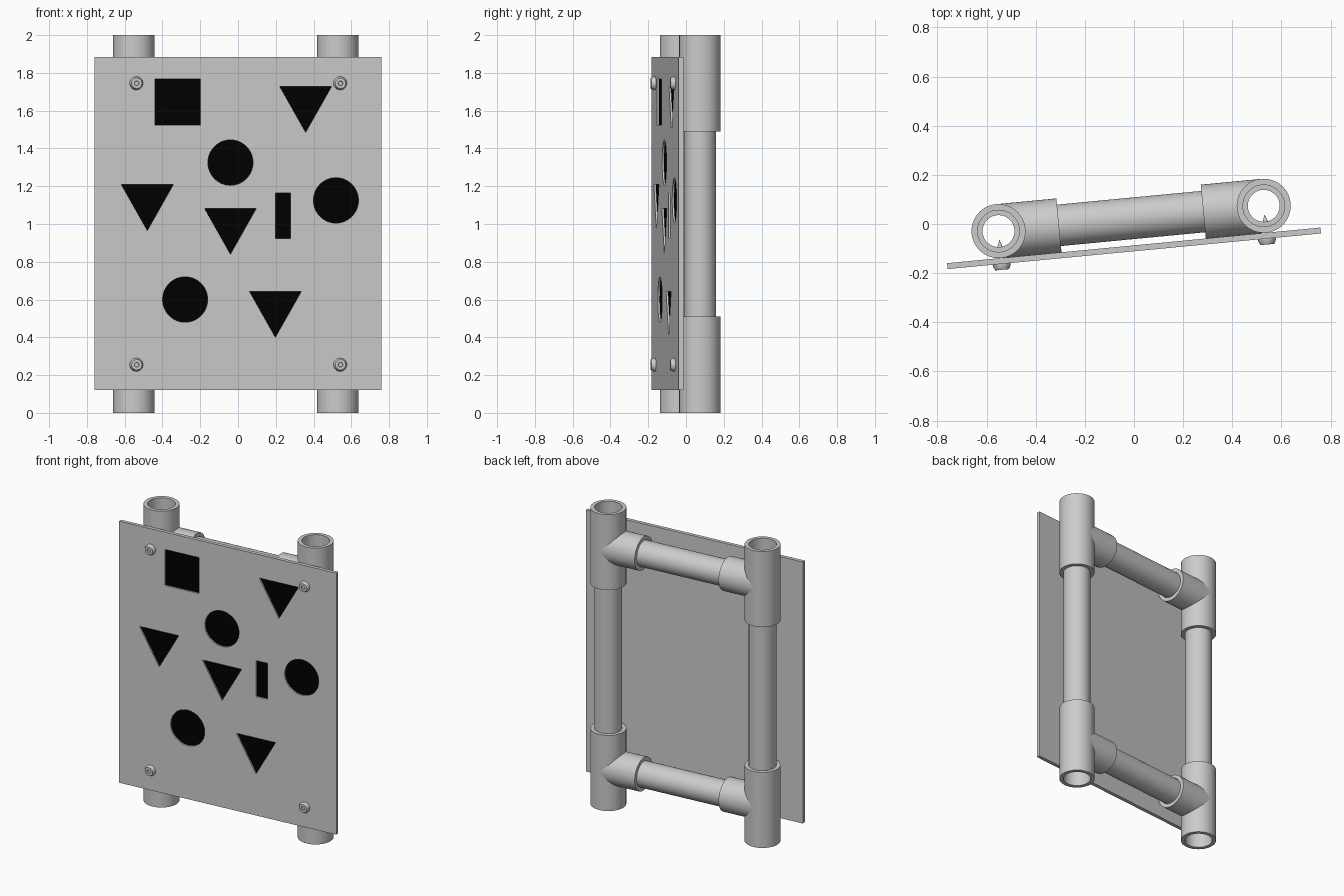
import bpy, bmesh
from math import sin, cos, pi, radians
from mathutils import Matrix, Vector

if "Cube" in bpy.data.objects:
    bpy.data.objects.remove(bpy.data.objects["Cube"])

# whole sign is turned slightly about z
ROOT = Matrix.Translation((-0.0117, 0.0225, 0)) @ Matrix.Rotation(radians(5.45), 4, 'Z')
SEG = 48
HALF = 0.542           # upright pipe offset from centre
LOW, HIGH = 0.255, 1.745


def finish(name, bm, matrix, smooth=True):
    bmesh.ops.remove_doubles(bm, verts=bm.verts, dist=1e-5)
    bmesh.ops.recalc_face_normals(bm, faces=bm.faces)
    me = bpy.data.meshes.new(name)
    bm.to_mesh(me)
    bm.free()
    ob = bpy.data.objects.new(name, me)
    bpy.context.collection.objects.link(ob)
    ob.matrix_world = ROOT @ matrix
    if smooth:
        bpy.ops.object.select_all(action='DESELECT')
        ob.select_set(True)
        bpy.context.view_layer.objects.active = ob
        bpy.ops.object.shade_smooth_by_angle(angle=radians(30))
    return ob


def skin(bm, rings, closed=False):
    loops = [[bm.verts.new(p) for p in ring] for ring in rings]
    pairs = list(zip(loops, loops[1:]))
    if closed:
        pairs.append((loops[-1], loops[0]))
    for a, b in pairs:
        n = len(a)
        for i in range(n):
            j = (i + 1) % n
            bm.faces.new((a[i], a[j], b[j], b[i]))


def lathe(bm, profile, closed=False, seg=SEG):
    skin(bm, [[(r * cos(2 * pi * i / seg), r * sin(2 * pi * i / seg), z)
               for i in range(seg)] for r, z in profile], closed)


# tee fittings: counterbored sleeve plus a mitred branch
def tee(name, matrix):
    bm = bmesh.new()
    lathe(bm, [(.11, -.255), (.11, .255), (.085, .255), (.085, .12),
               (.065, .12), (.065, -.12), (.085, -.12), (.085, -.255)], True)
    angles = [2 * pi * i / SEG for i in range(SEG)]
    rings = [[(.11 * abs(sin(a)), .11 * cos(a), .11 * sin(a)) for a in angles]]
    for r, x in ((.11, .247), (.085, .247), (.085, .13)):
        rings.append([(x, r * cos(a), r * sin(a)) for a in angles])
    skin(bm, rings)
    finish(name, bm, matrix)


# plain pipe lengths
def pipe(name, half_length, matrix):
    bm = bmesh.new()
    h = half_length
    lathe(bm, [(.0845, -h), (.0845, h), (.065, h), (.065, -h)], True)
    finish(name, bm, matrix)


# pointed screws with flanged heads
def screw(name, matrix):
    bm = bmesh.new()
    lathe(bm, [(0, .035), (.011, .065), (.011, .133), (.036, .133), (.036, .142),
               (.028, .158), (.013, .158), (.011, .150), (0, .150)], seg=12)
    finish(name, bm, matrix)


for side, sx in (("left", -1), ("right", 1)):
    turn = Matrix.Rotation(pi if sx > 0 else 0, 4, 'Z')
    pipe(side + "_upright_pipe", .625, Matrix.Translation((sx * HALF, 0, 1)))
    for level, z in (("lower", LOW), ("upper", HIGH)):
        at = Matrix.Translation((sx * HALF, 0, z))
        tee(f"{level}_{side}_tee", at @ turn)
        screw(f"{level}_{side}_screw", at @ Matrix.Rotation(pi / 2, 4, 'X'))
for level, z in (("lower", LOW), ("upper", HIGH)):
    pipe(level + "_cross_pipe", .41,
         Matrix.Translation((0, 0, z)) @ Matrix.Rotation(pi / 2, 4, 'Y'))

# front plate
FRONT, BACK, FLOOR = -.134, -.110, -.124
bm = bmesh.new()
bmesh.ops.create_cube(bm, size=1, matrix=Matrix.Translation((0, (FRONT + BACK) / 2, 1.0025))
                      @ Matrix.Diagonal((1.526, BACK - FRONT, 1.765, 1)))
plate = finish("front_plate", bm, Matrix(), False)


# shaped recesses
def rect(x0, x1, z0, z1):
    return [(x0, z0), (x1, z0), (x1, z1), (x0, z1)]


def circle(x, z):
    return [(x + .12 * cos(2 * pi * i / 64), z + .12 * sin(2 * pi * i / 64)) for i in range(64)]


def triangle(x, top):
    return [(x - .138, top), (x, top - .243), (x + .138, top)]


outlines = [rect(-.442, -.201, 1.525, 1.768), rect(.199, .279, .922, 1.165),
            circle(-.041, 1.325), circle(.52, 1.125), circle(-.282, .6),
            triangle(.359, 1.728), triangle(-.483, 1.208),
            triangle(-.041, 1.083), triangle(.198, .643)]
bm = bmesh.new()
for pts in outlines:
    rings = [[bm.verts.new((x, y, z)) for x, z in pts] for y in (-.2, FLOOR)]
    for ring in rings:
        bm.faces.new(ring)
    for i in range(len(pts)):
        j = (i + 1) % len(pts)
        bm.faces.new((rings[0][i], rings[0][j], rings[1][j], rings[1][i]))
cutter = finish("recess_cutter", bm, Matrix(), False)
cutter.hide_render = True

mod = plate.modifiers.new("recesses", 'BOOLEAN')
mod.operation = 'DIFFERENCE'
mod.solver = 'EXACT'
mod.object = cutter
bpy.context.view_layer.objects.active = plate
bpy.ops.object.modifier_apply(modifier=mod.name)
bpy.data.objects.remove(cutter)

# black recess floors
grey = bpy.data.materials.new("plate_grey")
grey.diffuse_color = (.8, .8, .8, 1)
grey.use_nodes = True
grey.node_tree.nodes["Principled BSDF"].inputs["Base Color"].default_value = grey.diffuse_color
black = bpy.data.materials.new("recess_black")
black.diffuse_color = (0, 0, 0, 1)
black.use_nodes = True
black.node_tree.nodes["Principled BSDF"].inputs["Base Color"].default_value = black.diffuse_color
plate.data.materials.clear()
plate.data.materials.append(grey)
plate.data.materials.append(black)
for f in plate.data.polygons:
    f.material_index = int(all(abs(plate.data.vertices[v].co.y - FLOOR) < 1e-4
                               for v in f.vertices))
